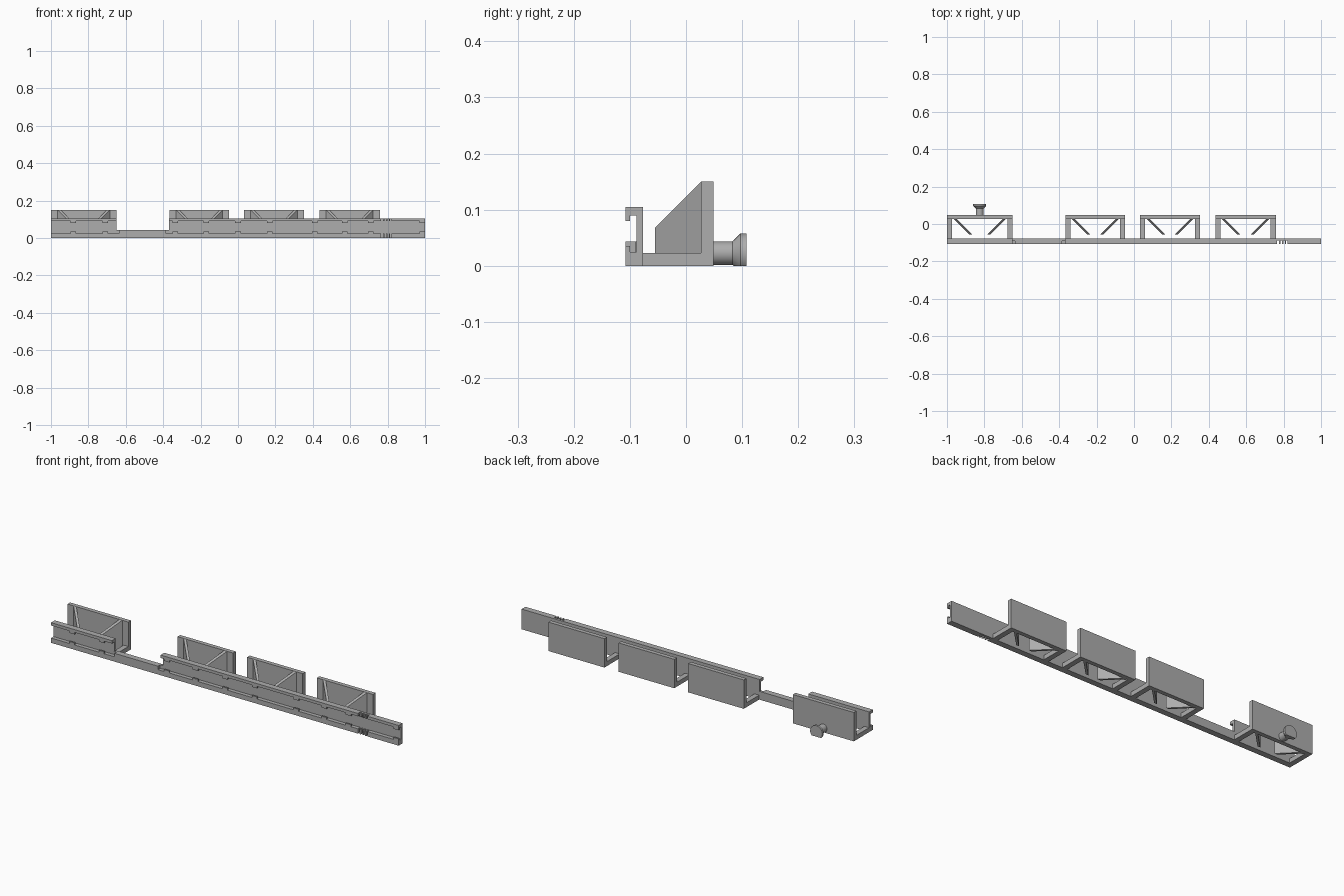
import bpy, bmesh, math
from mathutils import Matrix

if "Cube" in bpy.data.objects:
    bpy.data.objects.remove(bpy.data.objects["Cube"])

mat = bpy.data.materials.new("plain grey")
mat.diffuse_color = (0.42, 0.42, 0.42, 1)
mat.use_nodes = True
mat.node_tree.nodes["Principled BSDF"].inputs["Base Color"].default_value = mat.diffuse_color


def finish(name, bm):
    bmesh.ops.recalc_face_normals(bm, faces=bm.faces)
    me = bpy.data.meshes.new(name)
    bm.to_mesh(me)
    bm.free()
    me.materials.append(mat)
    ob = bpy.data.objects.new(name, me)
    bpy.context.collection.objects.link(ob)
    return ob


def add_box(bm, x, y, z):
    ret = bmesh.ops.create_cube(bm, size=1)
    for v in ret["verts"]:
        v.co = [a + (b - a) * (c + 0.5) for (a, b), c in zip((x, y, z), v.co)]


def add_prism(bm, pts, to_a, to_b):
    """Sweep a profile between two placements given as functions."""
    a = [bm.verts.new(to_a(p)) for p in pts]
    b = [bm.verts.new(to_b(p)) for p in pts]
    bm.faces.new(a)
    bm.faces.new(b)
    for i in range(len(pts)):
        j = (i + 1) % len(pts)
        bm.faces.new((a[i], a[j], b[j], b[i]))


FRONT, WEB, BACK, TOP = -0.108, -0.088, -0.077, 0.105
LIP = (FRONT, -0.10)
LOW, HIGH = 0.025, 0.09

# Channel rails, open towards the front, with small retaining tabs
channel = [(FRONT, 0), (BACK, 0), (BACK, TOP), (FRONT, TOP),
           (FRONT, HIGH), (WEB, HIGH), (WEB, LOW), (FRONT, LOW)]
rails = [("left_rail", -1, -0.65, (-0.88, -0.71)),
         ("main_rail", -0.37, 0.765, (-0.335, -0.17, 0, 0.17, 0.41, 0.57, 0.71)),
         ("end_rail", 0.82, 1, (0.985,))]
for name, x0, x1, tabs in rails:
    bm = bmesh.new()
    add_prism(bm, channel, lambda p: (x0, *p), lambda p: (x1, *p))
    for t in tabs:
        w = (t - 0.015, t + 0.015)
        add_box(bm, w, LIP, (0.08, HIGH))
        add_box(bm, w, LIP, (LOW, 0.035))
    finish(name, bm)

# Low bar joining the two rails, stepped at the ends
bm = bmesh.new()
add_box(bm, (-0.635, -0.385), (FRONT, BACK), (0, 0.043))
for x in ((-0.65, -0.635), (-0.385, -0.37)):
    add_box(bm, x, (FRONT, -0.09), (0, LOW))
    add_box(bm, x, (-0.09, BACK), (0, 0.043))
finish("connecting_bar", bm)

# Flexible section: thin web with comb teeth on both flanges
bm = bmesh.new()
add_box(bm, (0.765, 0.82), (WEB, BACK), (0, TOP))
for i in range(3):
    x = 0.775 + i * 0.016
    for z in ((0, LOW), (HIGH, TOP)):
        add_box(bm, (x, x + 0.007), (FRONT, WEB), z)
finish("flexible_comb", bm)

# Four holders: open base frame, tall back wall and two diagonal braces
wall_y = (0.027, 0.049)
brace = [(0, 0), (0, 0.15), (0.082, 0.068), (0.082, 0)]
for n, (x0, x1) in enumerate([(-1, -0.65), (-0.367, -0.047), (0.033, 0.353), (0.435, 0.758)], 1):
    bm = bmesh.new()
    add_box(bm, (x0, x1), wall_y, (0, 0.15))
    add_box(bm, (x0, x0 + 0.027), (BACK, wall_y[0]), (0, 0.023))
    add_box(bm, (x1 - 0.027, x1), (BACK, wall_y[0]), (0, 0.023))
    for edge, s in ((x0, 1), (x1, -1)):
        start = edge + s * 0.035
        place = lambda off: (lambda p: (start + s * (p[0] + off), wall_y[0] - p[0], p[1]))
        add_prism(bm, brace, place(0), place(0.016))
    finish(f"holder_{n}", bm)

# Flared round knob on the first holder, flattened underneath
bm = bmesh.new()
profile = [(0, 0.045), (0.021, 0.045), (0.021, 0.083), (0.035, 0.097), (0.035, 0.108), (0, 0.108)]
vs = [bm.verts.new((-0.825 + r, y, 0.0225)) for r, y in profile]
edges = [bm.edges.new(e) for e in zip(vs, vs[1:])]
bmesh.ops.spin(bm, geom=vs + edges, cent=(-0.825, 0, 0.0225), axis=(0, 1, 0),
               angle=math.tau, steps=32, use_duplicate=False)
bmesh.ops.remove_doubles(bm, verts=bm.verts, dist=1e-5)
cut = bmesh.ops.bisect_plane(bm, geom=bm.verts[:] + bm.edges[:] + bm.faces[:],
                             plane_co=(0, 0, 0), plane_no=(0, 0, -1), clear_outer=True)
bmesh.ops.holes_fill(bm, edges=[e for e in bm.edges if e.is_boundary], sides=0)
knob = finish("knob", bm)
bpy.context.view_layer.objects.active = knob
knob.select_set(True)
bpy.ops.object.shade_smooth_by_angle(angle=math.radians(30))
